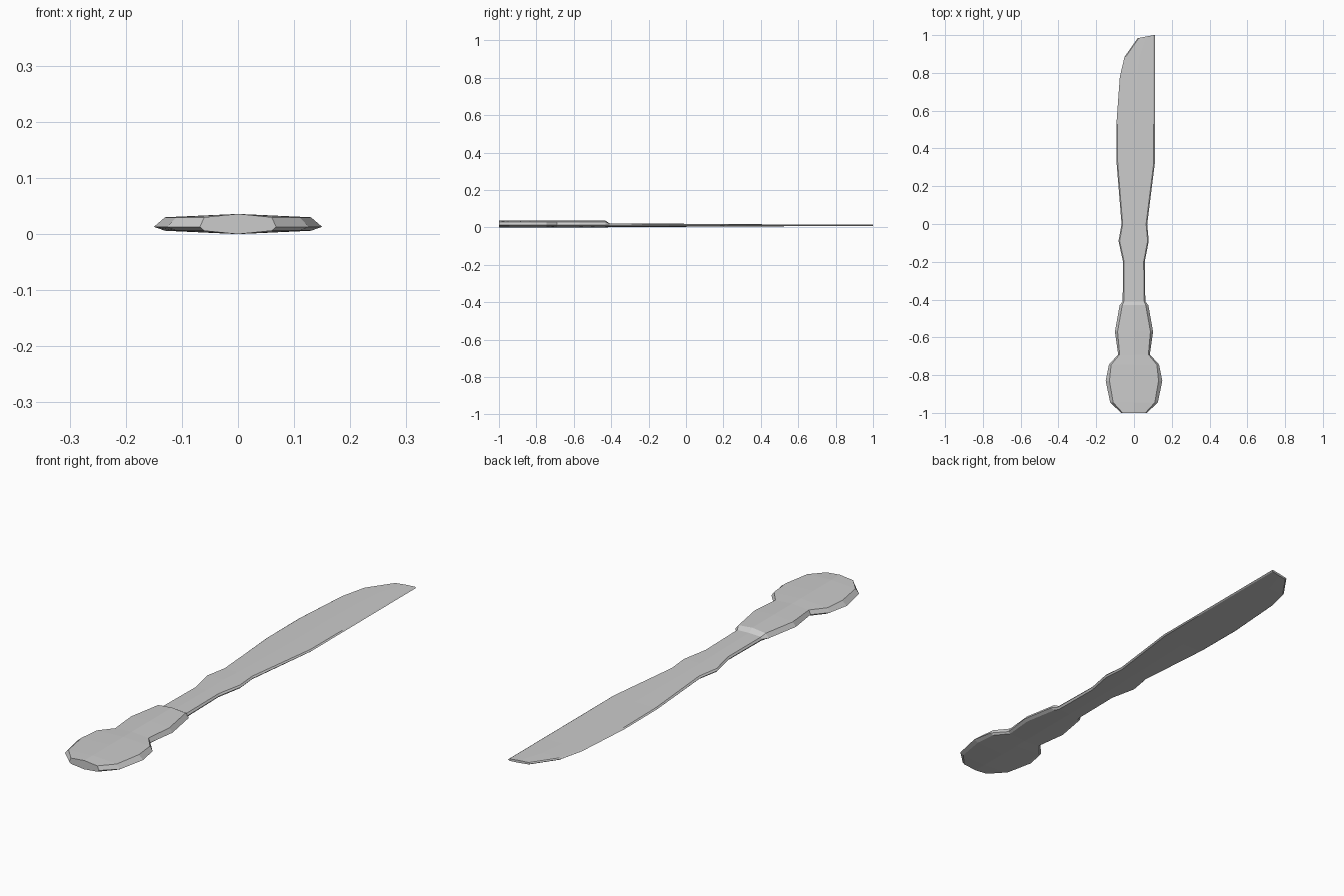
import bpy, bmesh

if "Cube" in bpy.data.objects:
    bpy.data.objects.remove(bpy.data.objects["Cube"])


def loft(name, rings, cap_start=False, cap_end=False):
    """Skin a row of equal-sized rings into one flat-shaded mesh."""
    bm = bmesh.new()
    loops = [[bm.verts.new(p) for p in ring] for ring in rings]
    n = len(loops[0])
    for a, b in zip(loops, loops[1:]):
        for i in range(n):
            j = (i + 1) % n
            bm.faces.new((a[i], a[j], b[j], b[i]))
    if cap_start:
        bm.faces.new(loops[0])
    if cap_end:
        bm.faces.new(loops[-1])
    bmesh.ops.recalc_face_normals(bm, faces=bm.faces)
    mesh = bpy.data.meshes.new(name)
    bm.to_mesh(mesh)
    bm.free()
    obj = bpy.data.objects.new(name, mesh)
    bpy.context.collection.objects.link(obj)
    return obj


def section(left, right, bevel, z):
    """Eight-sided section: left/right are (x, y); z = low, low edge, middle, high edge, high."""
    (xl, yl), (xr, yr) = left, right
    xm, ym = (xl + xr) / 2, (yl + yr) / 2
    low, low_edge, mid, high_edge, high = z
    return [(xl, yl, mid), (xl + bevel, yl, high_edge), (xm, ym, high),
            (xr - bevel, yr, high_edge), (xr, yr, mid),
            (xr - bevel, yr, low_edge), (xm, ym, low), (xl + bevel, yl, low_edge)]


def handle_ring(y, w, bevel, z):
    return section((-w, y), (w, y), bevel, z)


# Handle: y, half width, bevel
THICK = (0.0, 0.006, 0.013, 0.030, 0.036)
NECK = (0.001, 0.004, 0.012, 0.020, 0.022)
handle_profile = [(-1.0, 0.068, 0.008), (-0.945, 0.126, 0.016), (-0.83, 0.15, 0.02),
                  (-0.745, 0.133, 0.012), (-0.69, 0.084, 0.008),
                  (-0.57, 0.101, 0.014), (-0.43, 0.076, 0.014)]
rings = [handle_ring(y, w, b, THICK) for y, w, b in handle_profile]
rings.append(handle_ring(-0.41, 0.06, 0.006, NECK))
loft("handle", rings, cap_start=True)

# Blade with neck: left point, right point; it thins towards the tip
blade_profile = [((-0.06, -0.41), (0.06, -0.41)), ((-0.058, -0.2), (0.057, -0.2)),
                 ((-0.082, -0.09), (0.078, -0.09)), ((-0.066, 0.0), (0.07, 0.0)),
                 ((-0.092, 0.32), (0.11, 0.32)), ((-0.093, 0.53), (0.11, 0.53)),
                 ((-0.075, 0.78), (0.11, 0.78)), ((-0.05, 0.885), (0.11, 0.89)),
                 ((0.02, 0.985), (0.11, 1.0))]
TIP = (0.006, 0.007, 0.011, 0.015, 0.016)
rings = []
for left, right in blade_profile:
    t = min(1.0, max(0.0, (left[1] + 0.41) / 0.9))
    z = [a + (b - a) * t for a, b in zip(NECK, TIP)]
    rings.append(section(left, right, 0.006, z))
loft("blade", rings, cap_end=True)
